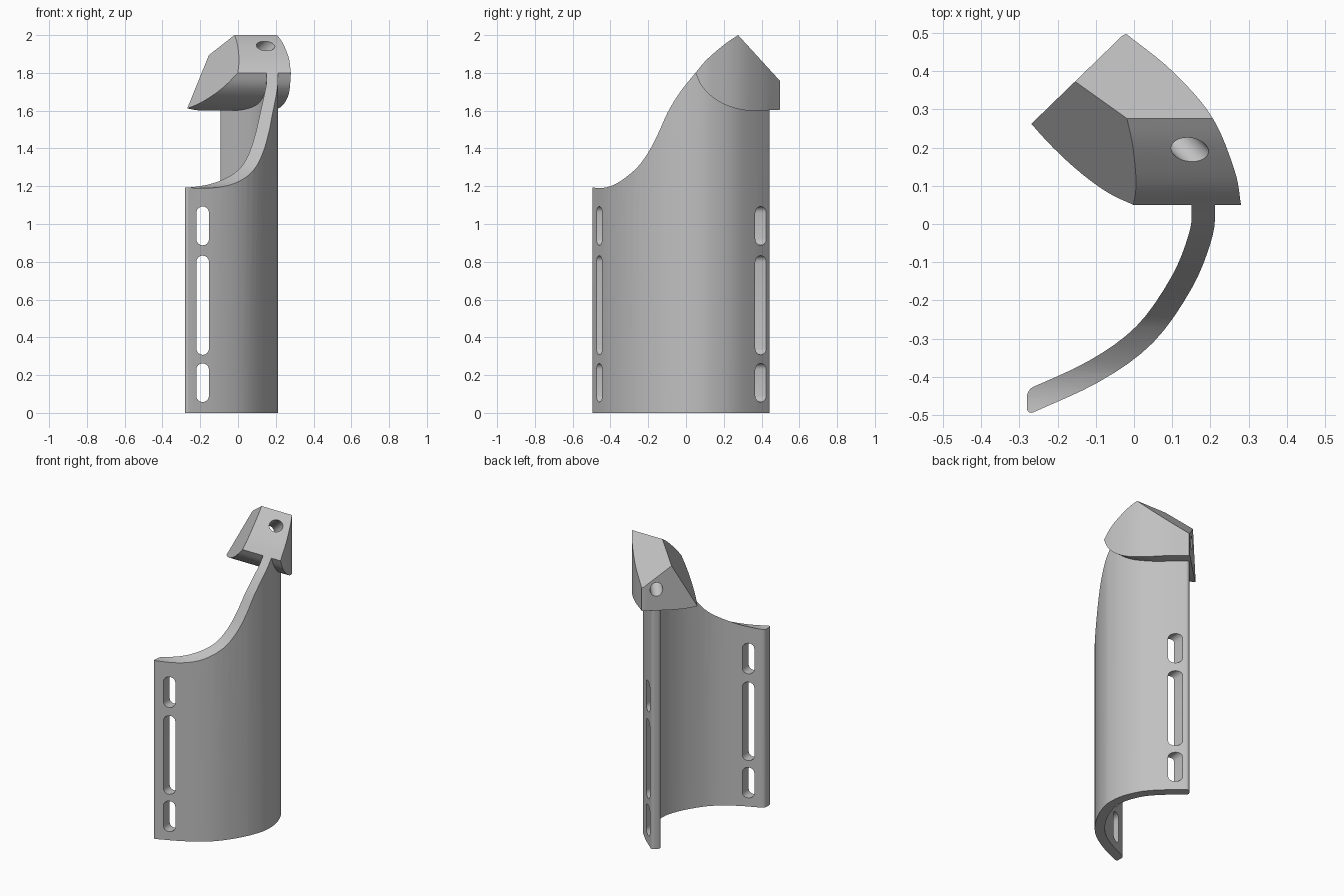
import bpy, bmesh, math
from mathutils import Vector

cube = bpy.data.objects.get("Cube")
if cube:
    bpy.data.objects.remove(cube, do_unlink=True)

grey = bpy.data.materials.new("plain grey")
grey.use_nodes = True
grey.diffuse_color = (0.53, 0.53, 0.53, 1)
grey.node_tree.nodes["Principled BSDF"].inputs["Base Color"].default_value = (0.53, 0.53, 0.53, 1)


def spline(points, steps):
    """Smooth curve through 2D points."""
    p = [Vector(q) for q in points]
    p = [2 * p[0] - p[1]] + p + [2 * p[-1] - p[-2]]
    out = []
    for a, b, c, d in zip(p, p[1:], p[2:], p[3:]):
        for i in range(steps):
            t = i / steps
            out.append(b + (c - a) * t / 2 + (2 * a - 5 * b + 4 * c - d) * t ** 2 / 2
                       + (3 * b - a - 3 * c + d) * t ** 3 / 2)
    return out + [p[-2]]


def prism_bmesh(outline, axis, lo, hi):
    """Extrude a 2D outline along one axis."""
    place = {"x": lambda a, b, h: (h, a, b),
             "y": lambda a, b, h: (a, h, b),
             "z": lambda a, b, h: (a, b, h)}[axis]
    bm = bmesh.new()
    rings = [[bm.verts.new(place(q[0], q[1], h)) for q in outline] for h in (lo, hi)]
    n = len(outline)
    for ring in rings:
        bm.faces.new(ring)
    for i in range(n):
        j = (i + 1) % n
        bm.faces.new((rings[0][i], rings[0][j], rings[1][j], rings[1][i]))
    bmesh.ops.recalc_face_normals(bm, faces=bm.faces)
    return bm


def make_object(name, bm):
    bmesh.ops.recalc_face_normals(bm, faces=bm.faces)
    mesh = bpy.data.meshes.new(name)
    bm.to_mesh(mesh)
    bm.free()
    mesh.materials.append(grey)
    obj = bpy.data.objects.new(name, mesh)
    bpy.context.collection.objects.link(obj)
    return obj


def activate(obj):
    bpy.ops.object.select_all(action="DESELECT")
    obj.select_set(True)
    bpy.context.view_layer.objects.active = obj


def cut(obj, bm, operation):
    """Apply a boolean and discard its tool."""
    tool = make_object("cutter", bm)
    tool.hide_render = True
    mod = obj.modifiers.new("cut", "BOOLEAN")
    mod.operation = operation
    mod.solver = "EXACT"
    mod.object = tool
    activate(obj)
    bpy.ops.object.modifier_apply(modifier=mod.name)
    bpy.data.objects.remove(tool, do_unlink=True)


def smooth(obj):
    activate(obj)
    bpy.ops.object.shade_smooth_by_angle(angle=math.radians(30))


# Curved shell: plan of the outer face, offset inward for the wall
thickness = 0.061
outer = spline([(-0.28, -0.5), (-0.09, -0.412), (0.05, -0.31), (0.15, -0.17), (0.2, -0.05),
                (0.212, 0.03), (0.2, 0.13), (0.145, 0.25), (0.05, 0.355), (-0.06, 0.45)], 4)
inner = []
for i, p in enumerate(outer):
    d = (outer[min(i + 1, len(outer) - 1)] - outer[max(i - 1, 0)]).normalized()
    q = p + Vector((-d.y, d.x)) * thickness
    if q.y > 0 or q.x > -0.245:
        inner.append(q)
inner.insert(0, Vector((-0.28, -0.433)))
bm = prism_bmesh(outer + inner[::-1], "z", 0, 1.9)

# Rounded vertical edges at both ends of the shell
ends = (outer[0], outer[-1], inner[0], inner[-1])
corner_edges = [e for e in bm.edges
                if (e.verts[0].co - e.verts[1].co).xy.length < 1e-5
                and any((e.verts[0].co.xy - c).length < 1e-4 for c in ends)]
bmesh.ops.bevel(bm, geom=corner_edges, offset=0.019, segments=5, profile=0.5,
                affect="EDGES", clamp_overlap=True)
shell = make_object("curved_shell", bm)

# Sweeping top edge, ending inside the head block
sweep = spline([(-0.53, 1.198), (-0.455, 1.19), (-0.4, 1.2), (-0.35, 1.225), (-0.29, 1.27),
                (-0.243, 1.317), (-0.19, 1.395), (-0.14, 1.495), (-0.095, 1.595),
                (-0.03, 1.7), (0.05, 1.8)], 4)
side = [(-0.53, -0.1)] + sweep + [(0.12, 1.74), (0.25, 1.67), (0.55, 1.65), (0.55, -0.1)]
# Keep the flat foot at ground level
side[0], side[-1] = (-0.53, 0.0), (0.55, 0.0)
cut(shell, prism_bmesh(side, "x", -0.6, 0.6), "INTERSECT")

# Strap slots, three along each end
radius = 0.0335
for x, y0, y1 in ((-0.187, -0.6, -0.3), (0.004, 0.2, 0.6)):
    for z0, z1 in ((0.057, 0.262), (0.307, 0.833), (0.887, 1.093)):
        outline = []
        for k in range(18):
            a = math.pi * (k if k < 9 else k - 1) / 8
            mid = z1 - radius if k < 9 else z0 + radius
            outline.append((x + radius * math.cos(a), mid + radius * math.sin(a)))
        cut(shell, prism_bmesh(outline, "y", y0, y1), "DIFFERENCE")
smooth(shell)

# Head block: plan with curved outer wall and diagonal back wall
wall = spline([(0.28, 0.05), (0.263, 0.14), (0.204, 0.28), (0.1, 0.4), (-0.02, 0.497)], 6)
plan = [(0.28, 0.0)] + wall + [(-0.03, 0.493), (-0.35, 0.183), (-0.35, 0.0)]
bm = prism_bmesh(plan, "z", 1.4, 2.2)

# Slanted facet on the inner side
apex, ridge, tip = Vector((-0.02, 0.278, 2.0)), Vector((-0.155, 0.375, 1.895)), Vector((-0.272, 0.26, 1.605))
bmesh.ops.bisect_plane(bm, geom=bm.verts[:] + bm.edges[:] + bm.faces[:], plane_co=apex,
                       plane_no=(ridge - apex).cross(tip - apex), clear_outer=True)
bmesh.ops.holes_fill(bm, edges=[e for e in bm.edges if e.is_boundary], sides=0)
head = make_object("head_block", bm)

# Head side profile: arched brow, sloped back, rounded underside
brow = spline([(0.05, 1.8), (0.1, 1.86), (0.16, 1.915), (0.22, 1.963), (0.276, 2.0)], 4)
under = spline([(0.52, 1.606), (0.36, 1.6), (0.28, 1.608), (0.2, 1.635), (0.13, 1.68),
                (0.08, 1.735), (0.05, 1.8)], 4)
cut(head, prism_bmesh(brow + [(0.52, 1.733)] + under[:-1], "x", -0.6, 0.6), "INTERSECT")

# Diagonal bore from the brow to the back wall
start, end = Vector((0.145, 0.195, 1.942)), Vector((-0.085, 0.435, 1.745))
axis = end - start
bm = bmesh.new()
bmesh.ops.create_cone(bm, cap_ends=True, segments=32, radius1=0.039, radius2=0.039, depth=0.8)
bm.transform(axis.to_track_quat("Z", "Y").to_matrix().to_4x4())
bmesh.ops.translate(bm, vec=(start + end) / 2, verts=bm.verts)
cut(head, bm, "DIFFERENCE")
smooth(head)
